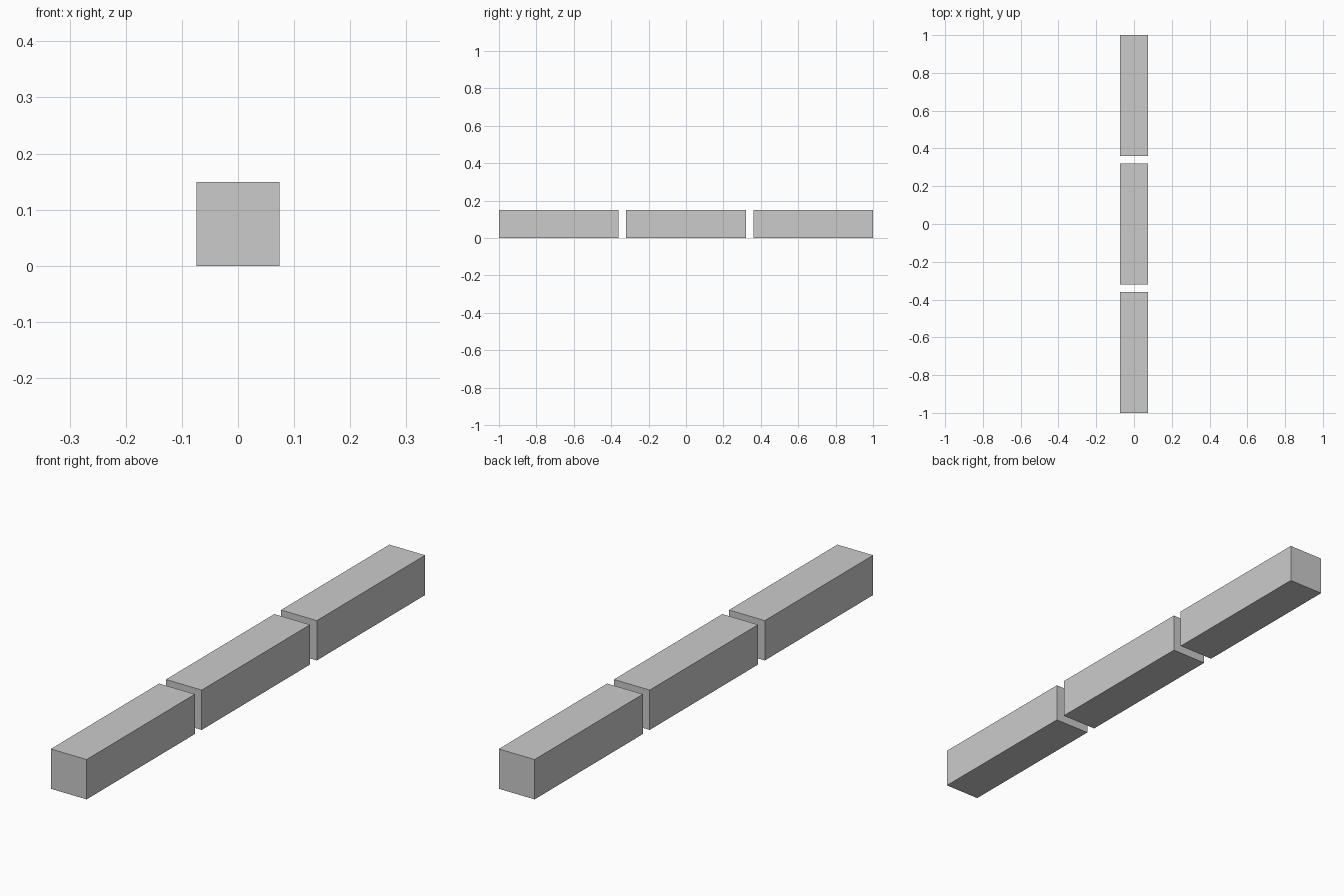
import bpy

if "Cube" in bpy.data.objects:
    bpy.data.objects.remove(bpy.data.objects["Cube"])

WIDTH, LENGTH, HEIGHT = 0.148, 0.64, 0.149
GAP = 0.04


def add_block(name, y):
    bpy.ops.mesh.primitive_cube_add(size=1, location=(0, y, HEIGHT / 2))
    block = bpy.context.object
    block.name = name
    block.scale = (WIDTH, LENGTH, HEIGHT)
    bpy.ops.object.transform_apply(location=False, rotation=False, scale=True)


# Three equal bar segments in a row, separated by narrow gaps
for i, name in enumerate(("front_segment", "middle_segment", "back_segment")):
    add_block(name, (i - 1) * (LENGTH + GAP))
